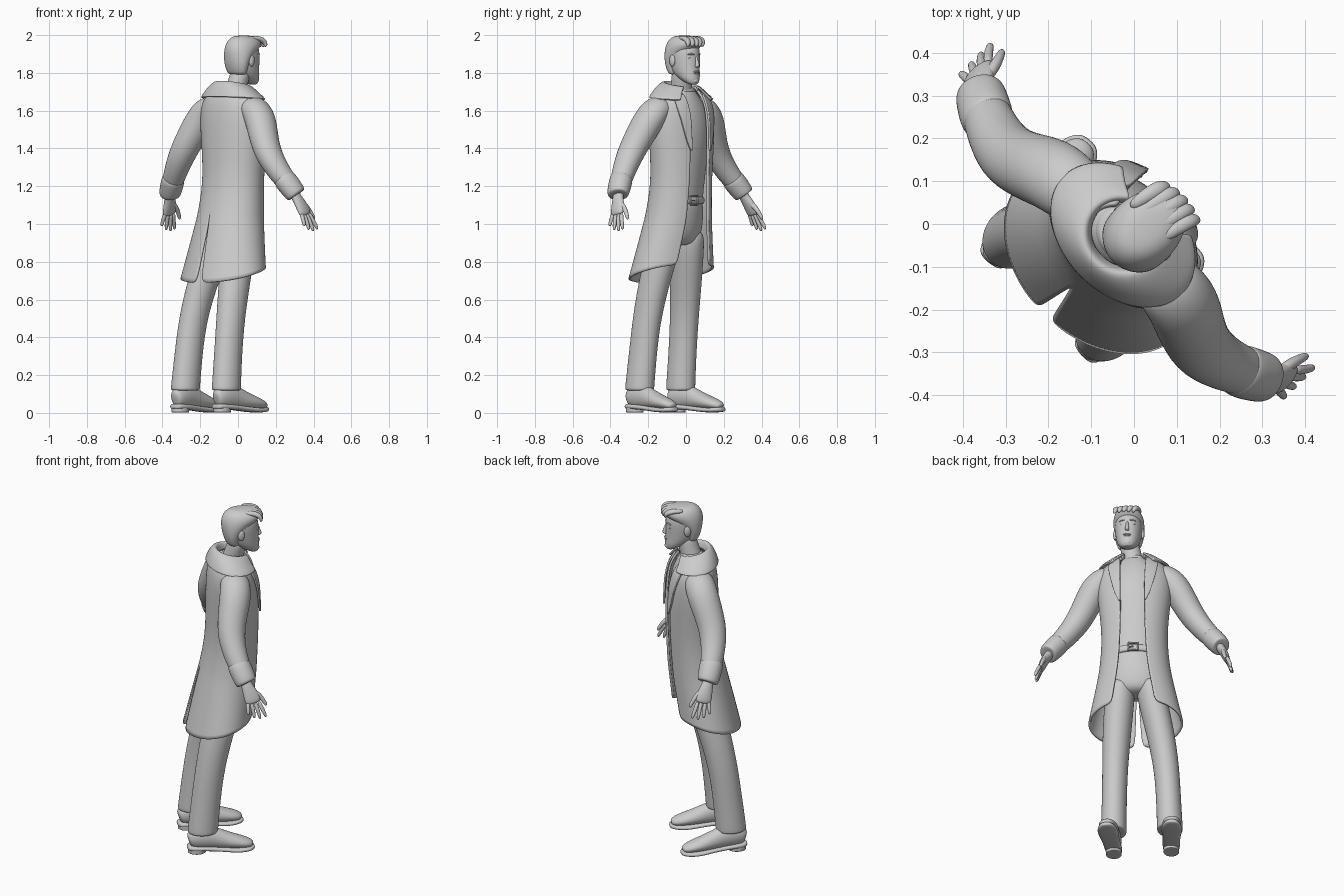
import bpy, bmesh
from math import sin, cos, pi, asin, radians
from mathutils import Vector

# Figure is modelled with local +y forward, then every object is turned 45 degrees
TURN = radians(-45)


def finish(name, bm, mirror=False, sub=2, thick=0, recalc=True):
    if recalc:
        bmesh.ops.recalc_face_normals(bm, faces=bm.faces)
    for f in bm.faces:
        f.smooth = True
    me = bpy.data.meshes.new(name)
    bm.to_mesh(me)
    bm.free()
    ob = bpy.data.objects.new(name, me)
    bpy.context.collection.objects.link(ob)
    ob.rotation_euler.z = TURN
    if mirror:
        m = ob.modifiers.new("mirror", 'MIRROR')
        m.merge_threshold = 0.0015
    if sub:
        s = ob.modifiers.new("smooth", 'SUBSURF')
        s.levels = s.render_levels = sub
    if thick:
        t = ob.modifiers.new("thickness", 'SOLIDIFY')
        t.thickness, t.offset = thick, -1
    return ob


def tube(name, pts, n=12, ref=(0, 1, 0), flat=False, mirror=False, sub=2, power=1.0):
    """Capped loft through rings (x, y, z, r1, r2); r1 lies along ref."""
    bm = bmesh.new()
    P = [Vector(p[:3]) for p in pts]
    k = 6 / (4 + 2 * cos(2 * pi / n))
    rings = []
    for i, p in enumerate(pts):
        t = Vector((0, 0, 1)) if flat else (P[min(i + 1, len(P) - 1)] - P[max(i - 1, 0)]).normalized()
        r = Vector((1, 0, 0)) if flat else Vector(ref)
        a = (r - t * r.dot(t)).normalized()
        b = t.cross(a)
        ring = []
        for j in range(n):
            c, s = cos(2 * pi * j / n), sin(2 * pi * j / n)
            c = abs(c) ** power * (1 if c > 0 else -1)
            s = abs(s) ** power * (1 if s > 0 else -1)
            ring.append(bm.verts.new(P[i] + a * c * p[3] * k + b * s * p[4] * k))
        rings.append(ring)
    for A, B in zip(rings, rings[1:]):
        for j in range(n):
            bm.faces.new((A[j], A[(j + 1) % n], B[(j + 1) % n], B[j]))
    bm.faces.new(rings[0][::-1])
    bm.faces.new(rings[-1])
    return finish(name, bm, mirror, sub)


def body(name, rows, u=0.0, **kw):
    """Upright loft from rows (z, half width, back y, front y)."""
    return tube(name, [(u, (b + f) / 2, z, a, (f - b) / 2) for z, a, b, f in rows], n=16, flat=True, **kw)


def ball(name, loc, size, mirror=False):
    bm = bmesh.new()
    bmesh.ops.create_uvsphere(bm, u_segments=16, v_segments=10, radius=1)
    for v in bm.verts:
        v.co = Vector(loc) + Vector(v.co[i] * size[i] for i in range(3))
    return finish(name, bm, mirror, sub=0)


def sheet(name, grid, thick):
    """Mirrored open surface from a grid of points, given thickness."""
    bm = bmesh.new()
    V = [[bm.verts.new(p) for p in row] for row in grid]
    for A, B in zip(V, V[1:]):
        for j in range(len(A) - 1):
            bm.faces.new((A[j], A[j + 1], B[j + 1], B[j]))
    return finish(name, bm, True, 2, thick, recalc=False)


# Coat: z, half width, back y, front y, half opening at the front, half vent at the back
COAT = [(1.73, .085, -.115, .03, .06, 0), (1.69, .15, -.145, .055, .07, 0), (1.64, .20, -.165, .085, .072, 0),
        (1.55, .21, -.175, .105, .07, 0), (1.40, .192, -.177, .113, .068, 0), (1.22, .177, -.178, .11, .07, 0),
        (1.06, .193, -.21, .103, .08, 0), (1.02, .199, -.22, .10, .084, .003), (.90, .22, -.25, .092, .097, .010),
        (.78, .243, -.278, .083, .112, .016), (.69, .26, -.30, .078, .122, .022)]


def coat_row(z):
    for A, B in zip(COAT, COAT[1:]):
        if A[0] >= z >= B[0]:
            t = (A[0] - z) / (A[0] - B[0])
            return [p + (q - p) * t for p, q in zip(A, B)]


def coat_point(row, th, off=0):
    z, a, b, f = row[:4]
    w = min(1, max(0, (1.0 - z) / .3))
    return ((a + off) * sin(th), (b + f) / 2 + ((f - b) / 2 + off) * cos(th), z + w * .05 * (1 + cos(th)))


grid = []
for row in COAT:
    t0, t1 = asin(row[4] / row[1]), pi - asin(row[5] / row[1])
    grid.append([coat_point(row, t0 + (t1 - t0) * j / 14) for j in range(15)])
    grid[-1][-1] = (row[5],) + grid[-1][-1][1:]
sheet("coat", grid, .012)

# Lapels follow the coat front
grid = []
for i in range(8):
    z = 1.69 - .30 * i / 7
    row = coat_row(z)
    t0 = asin(row[4] / row[1])
    wide = .05 + .36 * (1 - i / 7) ** .7
    grid.append([coat_point(row, t0 - .03 + wide * j / 4, .012) for j in range(5)])
sheet("lapels", grid, .01)

# Wide collar: stand, fold and fall
grid = []
for a, b, f, zb, zf in [(.078, -.105, .035, 1.715, 1.70), (.084, -.115, .045, 1.755, 1.725),
                        (.10, -.132, .06, 1.763, 1.725), (.145, -.155, .075, 1.735, 1.695),
                        (.19, -.172, .10, 1.69, 1.665), (.197, -.176, .103, 1.675, 1.655)]:
    row = []
    for j in range(13):
        th = .62 + (pi - .62) * j / 12
        s = (1 - cos(th)) / 2
        row.append((a * sin(th) if j < 12 else 0, (b + f) / 2 + (f - b) / 2 * cos(th), zf + (zb - zf) * s))
    grid.append(row)
sheet("collar", grid, .01)

# Sleeves and turned cuffs
tube("sleeves", [(.12, -.045, 1.63, .07, .055), (.17, -.045, 1.61, .082, .072), (.22, -.052, 1.56, .086, .08),
                 (.272, -.08, 1.46, .08, .074), (.325, -.097, 1.365, .074, .068), (.395, -.078, 1.265, .062, .058),
                 (.46, -.045, 1.18, .053, .05)], mirror=True)
tube("cuffs", [(.412, -.07, 1.243, .05, .045), (.413, -.07, 1.242, .064, .059), (.44, -.056, 1.205, .063, .058),
               (.474, -.037, 1.155, .06, .054), (.475, -.036, 1.153, .048, .042)], mirror=True)

# Hands: palm, four fingers, thumb
tube("palms", [(.455, -.045, 1.175, .03, .025), (.475, -.036, 1.14, .03, .023), (.49, -.02, 1.105, .04, .022),
               (.506, -.008, 1.065, .044, .018), (.512, -.003, 1.045, .038, .013)], mirror=True)
for name, dv, tv, length in [("index_finger", .029, .05, .085), ("middle_finger", .01, .02, .095),
                             ("ring_finger", -.01, -.012, .088), ("little_finger", -.029, -.045, .068)]:
    y0, y1, z0 = -.006 + dv, .008 + tv, 1.06
    tube(name, [(.506, y0, z0, .011, .011), (.523, (y0 + y1) / 2, z0 - length * .5, .0105, .0105),
                (.533, y1, z0 - length * .92, .009, .009), (.534, y1, z0 - length - .004, .004, .004)], n=8, mirror=True)
tube("thumb", [(.485, -.01, 1.115, .012, .014), (.49, .025, 1.09, .014, .014), (.497, .05, 1.06, .011, .011),
               (.503, .066, 1.03, .009, .009), (.504, .068, 1.025, .004, .004)], n=8, ref=(1, 0, 0), mirror=True)

# Shirt with neckband, hips, belt and buckle
body("shirt", [(1.08, .14, -.145, .045), (1.12, .145, -.15, .047), (1.25, .148, -.15, .066), (1.45, .168, -.15, .093),
               (1.57, .17, -.14, .083), (1.65, .13, -.125, .058), (1.70, .08, -.10, .034), (1.72, .064, -.085, .022)])
body("neckband", [(1.695, .07, -.09, .026), (1.70, .075, -.098, .036), (1.722, .066, -.088, .027), (1.724, .05, -.08, .02)])
body("trouser_hips", [(.885, .10, -.13, -.02), (.91, .145, -.17, .022), (1.0, .162, -.185, .044), (1.10, .15, -.16, .05),
                      (1.12, .14, -.15, .045)])
body("belt", [(1.105, .14, -.14, .04), (1.106, .155, -.16, .059), (1.144, .153, -.158, .061), (1.145, .14, -.14, .04)])
for x, z, sx, sz in [(-.026, 1.125, .004, .024), (.026, 1.125, .004, .024), (0, 1.147, .03, .004), (0, 1.103, .03, .004),
                     (.012, 1.125, .014, .003)]:
    bm = bmesh.new()
    bmesh.ops.create_cube(bm, size=2)
    for v in bm.verts:
        v.co = (x + v.co.x * sx, .062 + v.co.y * .005, z + v.co.z * sz)
    finish("belt_buckle", bm, sub=0).modifiers.new("bevel", 'BEVEL').width = .002

# Trouser legs and shoes, the left leg set a little wider than the right
for side, us, heel, toe in [("right", (.078, .085, .105, .119, .125, .13), .13, .148),
                            ("left", (-.08, -.09, -.13, -.163, -.172, -.177), -.177, -.212)]:
    shape = [(-.07, .98, .076, .10), (-.08, .88, .081, .096), (-.13, .70, .078, .09), (-.175, .50, .069, .08),
             (-.20, .30, .067, .08), (-.217, .135, .07, .083)]
    leg = [(u, v, z, a, b) for u, (v, z, a, b) in zip(us, shape)]
    u = us[-1]
    leg += [(u, -.217, .12, .07, .083), (u, -.217, .118, .05, .06)]
    tube(side + "_trouser_leg", leg, n=14, flat=True)
    along = lambda v: heel + (toe - heel) * (v + .3) / .36
    upper = [(-.297, .075, .02, .03), (-.285, .08, .038, .05), (-.23, .088, .046, .066), (-.17, .086, .046, .064),
             (-.11, .07, .048, .05), (-.04, .056, .053, .037), (.015, .046, .047, .028), (.045, .038, .033, .02),
             (.056, .034, .016, .012)]
    tube(side + "_shoe", [(along(v), v, z, a, b) for v, z, a, b in upper], ref=(1, 0, 0))
    sole = [(-.305, .035, .02, .012), (-.29, .034, .042, .014), (-.22, .033, .048, .014), (-.13, .025, .045, .013),
            (-.04, .015, .057, .013), (.02, .015, .052, .013), (.055, .019, .035, .012), (.066, .021, .015, .01)]
    tube(side + "_sole", [(along(v), v, z, a, b) for v, z, a, b in sole], ref=(1, 0, 0), power=.6)
    tube(side + "_heel", [(along(-.25), -.25, z, .043, .05) for z in (.002, .003, .03, .035)], flat=True)
    for i in range(3):
        v, z = -.115 + .025 * i, .122 - .012 * i
        tube(side + "_lace", [(along(v) + d, v, z - abs(d) * .25, .004, .004) for d in (-.022, 0, .022)], n=6)

# Neck and head
H = .028
tube("neck", [(.0, -.035, 1.66, .062, .066), (.008, -.03, 1.71, .055, .057), (.02, -.012, 1.77, .055, .055),
              (H, .0, 1.83, .05, .052)], flat=True, ref=(1, 0, 0))
body("head", [(1.738, .016, .068, .098), (1.744, .032, .048, .108), (1.768, .051, .0, .112), (1.80, .063, -.05, .109),
              (1.84, .07, -.075, .107), (1.88, .074, -.083, .107), (1.92, .074, -.084, .106), (1.955, .066, -.074, .09),
              (1.98, .042, -.045, .055)], u=H)
tube("nose", [(H, .100, 1.892, .006, .007), (H, .106, 1.87, .007, .009), (H, .114, 1.845, .010, .012),
              (H, .112, 1.833, .013, .011), (H, .105, 1.828, .008, .006)], n=10, flat=True)
ball("upper_lip", (H, .107, 1.806, ), (.022, .008, .005))
ball("lower_lip", (H, .106, 1.798), (.018, .008, .006))
ball("chin", (H, .095, 1.758), (.024, .018, .015))
for s in (-1, 1):
    ball("eye", (H + s * .03, .089, 1.877), (.013, .009, .007))
    tube("eyebrow", [(H + s * .013, .105, 1.896, .004, .004), (H + s * .03, .1, 1.902, .005, .005),
                     (H + s * .048, .083, 1.897, .003, .003)], n=6, ref=(0, 0, 1))
    ball("ear", (H + s * .075, .0, 1.865), (.011, .019, .032))

# Hair: cap plus swept front locks
body("hair", [(1.79, .052, -.06, .0), (1.80, .062, -.072, .0), (1.845, .076, -.089, .01), (1.89, .082, -.096, .045),
              (1.92, .084, -.098, .085), (1.945, .083, -.094, .118), (1.97, .074, -.082, .122), (1.99, .055, -.06, .10),
              (1.998, .025, -.03, .06)], u=H)
for i in range(5):
    x = H - .05 + .026 * i
    front = .112 + .014 * sin(pi * (i + .8) / 5)
    tube("hair_lock", [(x - .012, .02, 1.982, .012, .010), (x - .004, .07, 1.984, .018, .014),
                       (x + .006, front - .012, 1.972, .018, .015), (x + .014, front, 1.95, .012, .010),
                       (x + .018, front - .006, 1.937, .004, .004)], n=8, ref=(1, 0, 0))
